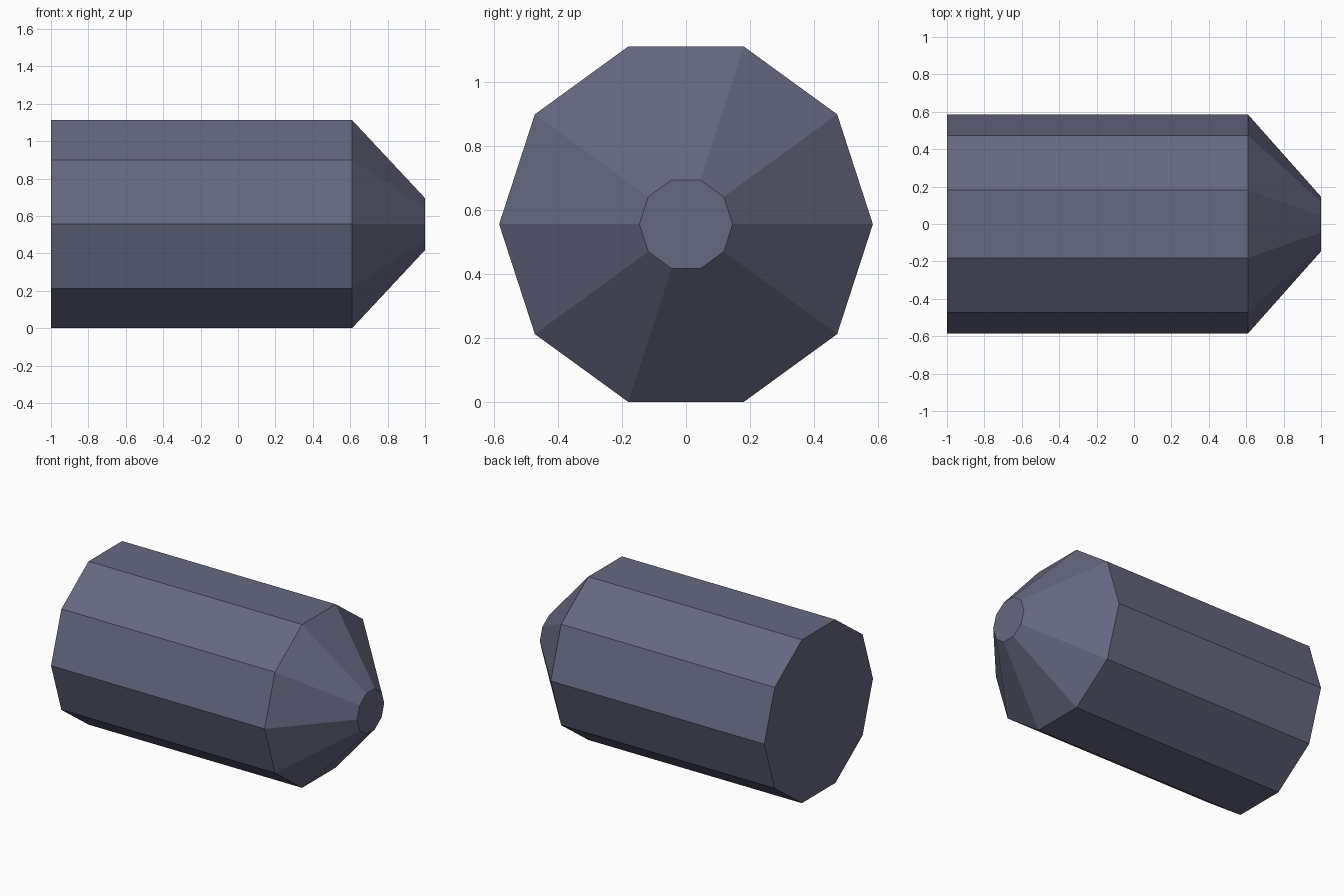
import bpy
import bmesh
from math import cos, sin, tau

SIDES = 10
RADIUS = 0.585
TIP_RADIUS = 0.146
CENTRE_Z = RADIUS * cos(tau / (2 * SIDES))

cube = bpy.data.objects.get("Cube")
if cube:
    bpy.data.objects.remove(cube, do_unlink=True)

# Single slate colour
slate = bpy.data.materials.new("slate_blue_grey")
slate.use_nodes = True
colour = (0.13, 0.139, 0.217, 1)
slate.diffuse_color = colour
slate.node_tree.nodes["Principled BSDF"].inputs["Base Color"].default_value = colour


def add_section(name, start, end, cap_start=False, cap_end=False):
    """Flat-sided tube along x between two (x, radius) stations."""
    bm = bmesh.new()
    rings = []
    for x, radius in (start, end):
        angles = [tau * i / SIDES for i in range(SIDES)]
        rings.append([bm.verts.new((x, radius * cos(a), radius * sin(a))) for a in angles])
    first, last = rings
    for i in range(SIDES):
        j = (i + 1) % SIDES
        bm.faces.new((first[i], first[j], last[j], last[i]))
    if cap_start:
        bm.faces.new(first[::-1])
    if cap_end:
        bm.faces.new(last)
    # Point every face away from the axis or outwards along it
    middle = (start[0] + end[0]) / 2
    for face in bm.faces:
        face.normal_update()
        outward = face.calc_center_median()
        outward.x -= middle
        if face.normal.dot(outward) < 0:
            face.normal_flip()
    mesh = bpy.data.meshes.new(name)
    bm.to_mesh(mesh)
    bm.free()
    mesh.materials.append(slate)
    obj = bpy.data.objects.new(name, mesh)
    obj.location.z = CENTRE_Z
    bpy.context.collection.objects.link(obj)
    return obj


# Straight body with a closed rear, and a tapered nose with a blunt tip
add_section("body", (-1, RADIUS), (0.61, RADIUS), cap_start=True)
add_section("nose", (0.61, RADIUS), (1, TIP_RADIUS), cap_end=True)
